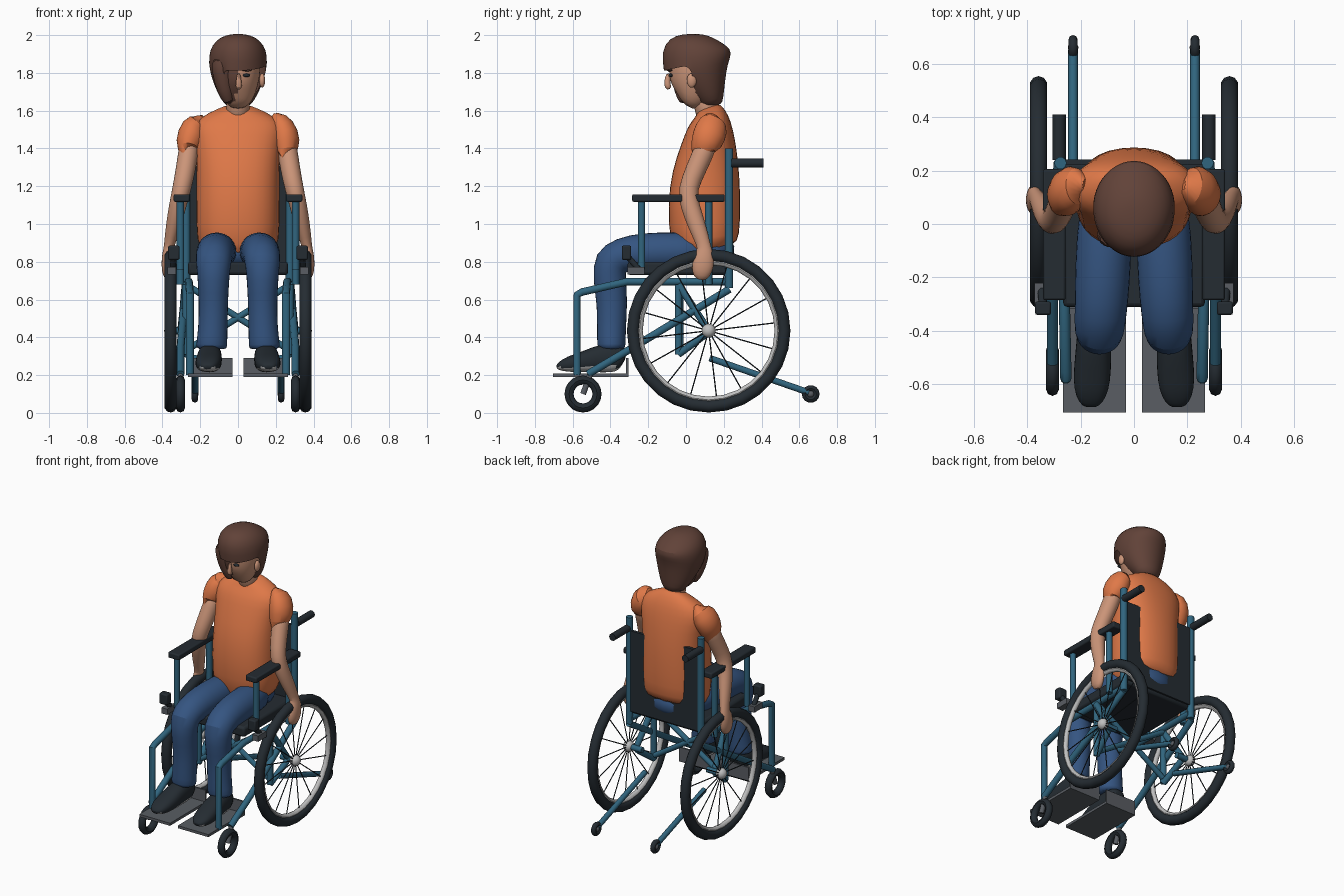
import bpy, bmesh, math
from mathutils import Vector, Matrix


def material(name, rgb):
    m = bpy.data.materials.new(name)
    m.diffuse_color = (*rgb, 1)
    return m


ORANGE = material("orange shirt", (0.74, 0.19, 0.065))
BLUE = material("blue denim", (0.035, 0.09, 0.22))
SKIN = material("skin", (0.60, 0.30, 0.19))
BROWN = material("brown hair", (0.12, 0.055, 0.04))
TEAL = material("teal frame", (0.03, 0.13, 0.21))
DARK = material("dark rubber", (0.018, 0.025, 0.032))
LIGHT = material("light metal", (0.52, 0.52, 0.52))
GREY = material("grey metal", (0.10, 0.11, 0.125))


def finish(name, bm, mats, rule=None, subsurf=0, bevel=0):
    bmesh.ops.recalc_face_normals(bm, faces=bm.faces)
    me = bpy.data.meshes.new(name)
    for f in bm.faces:
        if rule:
            f.material_index = rule(f.calc_center_median())
    bm.to_mesh(me)
    bm.free()
    for m in mats if isinstance(mats, list) else [mats]:
        me.materials.append(m)
    ob = bpy.data.objects.new(name, me)
    bpy.context.collection.objects.link(ob)
    if bevel:
        mod = ob.modifiers.new("bevel", 'BEVEL')
        mod.width, mod.segments = bevel, 2
    if subsurf:
        mod = ob.modifiers.new("subsurf", 'SUBSURF')
        mod.levels = mod.render_levels = subsurf
    return ob


def sweep(name, rings, mats, n=12, sx=1, power=1, subsurf=0, rule=None, cut=None):
    """Skin rings (x, y, z, radius across, radius deep) along their path."""
    bm = bmesh.new()
    pts = [Vector((r[0] * sx, r[1], r[2])) for r in rings]
    loops = []
    for i, p in enumerate(pts):
        t = Vector()
        if i:
            t += (p - pts[i - 1]).normalized()
        if i < len(pts) - 1:
            t += (pts[i + 1] - p).normalized()
        t.normalize()
        ref = Vector((0, 1, 0)) if abs(t.x) > 0.8 else Vector((1, 0, 0))
        u = (ref - t * ref.dot(t)).normalized()
        v = t.cross(u)
        loop = []
        for k in range(n):
            a = 2 * math.pi * k / n
            c, s = math.cos(a), math.sin(a)
            c = math.copysign(abs(c) ** power, c)
            s = math.copysign(abs(s) ** power, s)
            loop.append(bm.verts.new(p + u * c * rings[i][3] + v * s * rings[i][-1]))
        loops.append(loop)
    for a, b in zip(loops, loops[1:]):
        for k in range(n):
            bm.faces.new((a[k], a[(k + 1) % n], b[(k + 1) % n], b[k]))
    bm.faces.new(loops[0])
    bm.faces.new(loops[-1])
    if cut:
        gone = [f for f in bm.faces if cut(f.calc_center_median())]
        bmesh.ops.delete(bm, geom=gone, context='FACES')
    return finish(name, bm, mats, rule, subsurf)


def tube(name, pts, r, mat, sx=1, n=10):
    return sweep(name, [(*p, r, r) for p in pts], mat, n, sx)


def box(name, c, size, mat, sx=1, bevel=0):
    bm = bmesh.new()
    bmesh.ops.create_cube(bm, size=1)
    bm.transform(Matrix.Translation((c[0] * sx, c[1], c[2])) @ Matrix.Diagonal((*size, 1)))
    return finish(name, bm, mat, bevel=bevel)


def ball(name, c, r, mat, sx=1):
    bm = bmesh.new()
    bmesh.ops.create_uvsphere(bm, u_segments=14, v_segments=10, radius=1)
    bm.transform(Matrix.Translation((c[0] * sx, c[1], c[2])) @ Matrix.Diagonal((*r, 1)))
    return finish(name, bm, mat)


def ring(name, c, R, r, mat, sx=1, n=28, m=10):
    bm = bmesh.new()
    vs = []
    for i in range(n):
        a = 2 * math.pi * i / n
        for j in range(m):
            b = 2 * math.pi * j / m
            d = R + r * math.cos(b)
            vs.append(bm.verts.new((c[0] * sx + r * math.sin(b),
                                    c[1] + d * math.cos(a), c[2] + d * math.sin(a))))
    for i in range(n):
        for j in range(m):
            i2, j2 = (i + 1) % n, (j + 1) % m
            bm.faces.new((vs[i * m + j], vs[i2 * m + j], vs[i2 * m + j2], vs[i * m + j2]))
    return finish(name, bm, mat)


# ---- wheelchair: central parts
box("seat", (0, -0.04, 0.765), (0.53, 0.54, 0.07), DARK, bevel=0.015)
box("backrest", (0, 0.232, 1.03), (0.55, 0.02, 0.56), DARK)
for s in (1, -1):
    tube("cross_brace", [(-0.26, -0.03, 0.34), (0.26, -0.03, 0.67)], 0.018, TEAL, s)

# ---- wheelchair: mirrored parts
for s in (1, -1):
    hub = (0.357, 0.12, 0.435)
    ring("rear_tyre", hub, 0.40, 0.033, DARK, s)
    ring("rear_rim", hub, 0.366, 0.017, LIGHT, s, m=8)
    ball("wheel_hub", hub, (0.035, 0.037, 0.037), LIGHT, s)
    for k in range(16):
        a = 2 * math.pi * (k + 0.3) / 16
        tube("spoke", [hub, (0.357, 0.12 + 0.365 * math.cos(a), 0.435 + 0.365 * math.sin(a))],
             0.0035, DARK, s, 5)
    tube("axle", [(0.25, 0.12, 0.435), (0.35, 0.12, 0.435)], 0.02, TEAL, s)
    # side frame
    tube("front_frame", [(0.255, -0.577, 0.2), (0.255, -0.577, 0.625), (0.255, -0.55, 0.64),
                         (0.26, -0.31, 0.695), (0.265, 0.23, 0.695)], 0.021, TEAL, s)
    tube("diagonal_frame", [(0.305, -0.52, 0.205), (0.305, -0.3, 0.335), (0.28, 0.23, 0.655)],
         0.021, TEAL, s)
    tube("axle_post", [(0.275, -0.04, 0.68), (0.275, -0.04, 0.31)], 0.02, TEAL, s)
    tube("axle_upper_strut", [(0.275, -0.04, 0.68), (0.3, 0.11, 0.45)], 0.02, TEAL, s)
    tube("axle_lower_strut", [(0.275, -0.04, 0.31), (0.3, 0.11, 0.42)], 0.02, TEAL, s)
    tube("back_post", [(0.275, 0.228, 0.66), (0.275, 0.228, 1.40)], 0.023, TEAL, s)
    tube("push_handle", [(0.28, 0.24, 1.323), (0.28, 0.41, 1.323)], 0.025, DARK, s)
    # armrest
    box("armrest", (0.298, -0.04, 1.137), (0.085, 0.49, 0.04), DARK, s, 0.008)
    tube("armrest_front_post", [(0.305, -0.235, 0.76), (0.305, -0.235, 1.12)], 0.02, TEAL, s)
    tube("armrest_rear_post", [(0.305, 0.12, 0.68), (0.305, 0.12, 1.12)], 0.02, TEAL, s)
    # brake
    box("brake_grip", (0.34, -0.315, 0.848), (0.06, 0.05, 0.075), DARK, s, 0.008)
    tube("brake_lever", [(0.34, -0.31, 0.83), (0.345, -0.25, 0.76)], 0.016, DARK, s)
    box("brake_clamp", (0.35, -0.265, 0.752), (0.045, 0.09, 0.04), GREY, s)
    # caster
    ring("caster_tyre", (0.305, -0.545, 0.1), 0.074, 0.024, DARK, s, 20, 8)
    tube("caster_fork", [(0.305, -0.505, 0.21), (0.305, -0.545, 0.1)], 0.016, GREY, s)
    # footrest
    box("footplate", (0.148, -0.505, 0.2), (0.236, 0.4, 0.018), GREY, s)
    box("heel_plate", (0.148, -0.311, 0.245), (0.236, 0.012, 0.09), GREY, s)
    # anti tip bar
    tube("anti_tip_bar", [(0.228, 0.125, 0.29), (0.228, 0.65, 0.108)], 0.018, TEAL, s)
    ring("anti_tip_wheel", (0.228, 0.66, 0.1), 0.03, 0.017, DARK, s, 14, 8)
    ball("anti_tip_hub", (0.228, 0.66, 0.1), (0.02, 0.02, 0.02), GREY, s)

# ---- person: body
sweep("shirt", [(0, .12, .84, .19, .15), (0, .10, .9, .225, .19), (0, .095, 1.1, .225, .197),
                (0, .105, 1.27, .222, .183), (0, .122, 1.41, .23, .150), (0, .13, 1.51, .25, .122),
                (0, .135, 1.57, .20, .092), (0, .125, 1.605, .11, .07), (0, .12, 1.62, .07, .055)],
      ORANGE, 16, power=0.85, subsurf=1)
sweep("hips", [(0, .1, .77, .16, .12), (0, .1, .82, .2, .165), (0, .1, .95, .2, .165)],
      BLUE, 16, subsurf=1)
sweep("neck", [(0, .125, 1.54, .07, .07), (0, .11, 1.63, .064, .068), (0, .08, 1.73, .064, .07)],
      SKIN, subsurf=1)

for s in (1, -1):
    sweep("sleeve", [(.17, .145, 1.55, .04, .06), (.215, .145, 1.54, .072, .085),
                     (.25, .125, 1.47, .082, .092), (.262, .09, 1.39, .07, .08),
                     (.266, .072, 1.33, .067, .074), (.264, .078, 1.35, .05, .05)],
          ORANGE, s and 14, s, subsurf=1)
    sweep("arm", [(.255, .12, 1.45, .055, .06), (.265, .085, 1.36, .056, .058),
                  (.288, .025, 1.23, .053, .055), (.307, .005, 1.15, .05, .054),
                  (.332, .04, 1.04, .045, .052), (.355, .08, .93, .035, .043),
                  (.366, .098, .875, .027, .036), (.373, .098, .84, .03, .052),
                  (.376, .09, .78, .032, .062), (.37, .08, .73, .03, .05),
                  (.36, .075, .705, .018, .025)], SKIN, 12, s, subsurf=1)
    sweep("thumb", [(.365, .06, .84, .02, .02), (.345, .035, .80, .018, .018),
                    (.335, .04, .75, .012, .012)], SKIN, 8, s, subsurf=1)
    sweep("trouser_leg", [(.1, .12, .85, .1, .1), (.112, -.05, .855, .107, .105),
                          (.118, -.22, .85, .106, .108), (.125, -.34, .835, .1, .1),
                          (.13, -.405, .80, .096, .102), (.13, -.405, .70, .085, .09),
                          (.13, -.39, .58, .079, .083), (.133, -.395, .44, .079, .078),
                          (.14, -.395, .35, .086, .078), (.14, -.395, .335, .08, .07)],
          BLUE, 14, s, subsurf=1)
    sweep("shoe", [(.147, -.325, .275, .045, .04), (.147, -.35, .29, .063, .08),
                   (.15, -.44, .292, .066, .08), (.155, -.54, .27, .072, .056),
                   (.16, -.62, .258, .068, .044), (.162, -.67, .246, .045, .024),
                   (.162, -.685, .24, .02, .01)], [DARK, LIGHT], 14, s, power=0.8, subsurf=1,
          rule=lambda c: int(c.z < 0.24))

# ---- person: head; the fringe covers the face on one side
sweep("head", [(0, 0, 1.628, .035, .03), (0, .02, 1.65, .075, .078), (0, .04, 1.71, .1, .125),
               (0, .05, 1.76, .113, .14), (0, .055, 1.81, .12, .147), (0, .06, 1.88, .118, .15),
               (0, .07, 1.94, .08, .1)], [SKIN, BROWN], 20, subsurf=1,
      rule=lambda c: int(c.x < -0.01 and c.z > 1.635))
sweep("hair", [(0, .14, 1.62, .055, .05), (0, .135, 1.65, .085, .065), (0, .11, 1.72, .12, .105),
               (0, .08, 1.79, .145, .15), (0, .06, 1.85, .157, .183), (0, .053, 1.92, .152, .186),
               (0, .055, 1.97, .12, .145), (0, .06, 1.998, .07, .08), (0, .06, 2.006, .02, .02)],
      BROWN, 24, subsurf=1, cut=lambda c: c.y < 0.035 and c.z < 1.84 and c.x > -0.09)
sweep("fringe", [(-.085, -.045, 1.89, .06, .055), (-.085, -.035, 1.8, .055, .05),
                 (-.07, -.02, 1.71, .045, .045), (-.045, -.005, 1.635, .03, .03)],
      BROWN, 12, subsurf=1)
sweep("nose", [(0.004, -.092, 1.80, .009, .012), (0.004, -.1, 1.76, .015, .018),
               (0.004, -.098, 1.728, .02, .02), (0.004, -.085, 1.715, .012, .012)], SKIN, 8, subsurf=1)
ball("eye", (.045, -.082, 1.787), (.02, .012, .009), DARK)
ball("eyebrow", (.047, -.084, 1.815), (.028, .012, .007), BROWN)
ball("ear", (.128, .03, 1.76), (.016, .026, .038), SKIN)

# ---- shading
for ob in bpy.context.collection.objects:
    ob.select_set(True)
    bpy.context.view_layer.objects.active = ob
bpy.ops.object.shade_smooth_by_angle(angle=math.radians(45))
